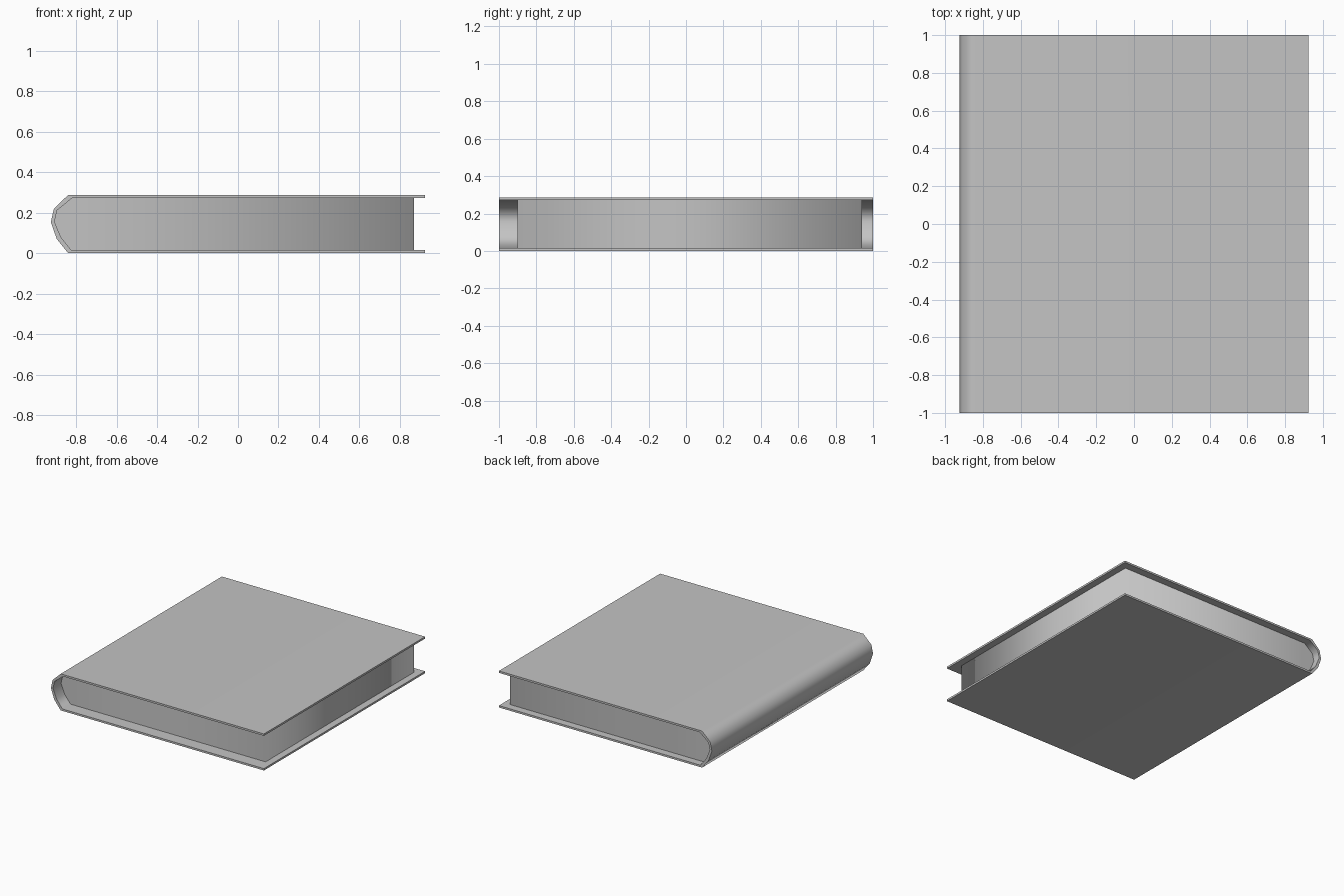
import bpy
import bmesh
from math import radians

default = bpy.data.objects.get("Cube")
if default:
    bpy.data.objects.remove(default)

HEIGHT = 0.287
BOARD = 0.015
# Spine curve from bottom to top, outside and inside of the cover
SPINE_OUT = [(-0.84, 0), (-0.896, 0.07), (-0.925, 0.153), (-0.91, 0.22), (-0.84, HEIGHT)]
SPINE_IN = [(-0.825, BOARD), (-0.876, 0.08), (-0.907, 0.156), (-0.894, 0.212),
            (-0.82, HEIGHT - BOARD)]


def make_material(name, color):
    mat = bpy.data.materials.new(name)
    mat.use_nodes = True
    mat.diffuse_color = color
    mat.node_tree.nodes["Principled BSDF"].inputs["Base Color"].default_value = color
    return mat


def extrude_profile(points, y_start, y_end):
    """Closed xz outline swept along y."""
    bm = bmesh.new()
    face = bm.faces.new([bm.verts.new((x, y_start, z)) for x, z in points])
    swept = bmesh.ops.extrude_face_region(bm, geom=[face])
    verts = [v for v in swept["geom"] if isinstance(v, bmesh.types.BMVert)]
    bmesh.ops.translate(bm, verts=verts, vec=(0, y_end - y_start, 0))
    bmesh.ops.recalc_face_normals(bm, faces=bm.faces)
    return bm


def finish(bm, name, mat):
    for face in bm.faces:
        face.smooth = True
    mesh = bpy.data.meshes.new(name)
    bm.to_mesh(mesh)
    bm.free()
    mesh.materials.append(mat)
    obj = bpy.data.objects.new(name, mesh)
    bpy.context.collection.objects.link(obj)
    return obj


grey = make_material("plain grey", (0.55, 0.55, 0.55, 1))

# Cover: two boards joined by the rounded spine
right = 0.925
outline = [(right, 0), *SPINE_OUT, (right, HEIGHT),
           (right, HEIGHT - BOARD), *reversed(SPINE_IN), (right, BOARD)]
bm = extrude_profile(outline, -1, 1)
for edge in bm.edges:
    edge.smooth = edge.calc_face_angle(0) < radians(60)
cover = finish(bm, "cover", grey)
weighted = cover.modifiers.new("flat boards", "WEIGHTED_NORMAL")
weighted.keep_sharp = True

# Page block: fills the cover, soft only around its upright corners
fore_edge = 0.87
bm = extrude_profile([(fore_edge, BOARD), *SPINE_IN, (fore_edge, HEIGHT - BOARD)], -0.9, 0.94)
bmesh.ops.bisect_plane(bm, geom=bm.verts[:] + bm.edges[:] + bm.faces[:],
                       plane_co=(-0.8, 0, 0), plane_no=(1, 0, 0))
for edge in bm.edges:
    a, b = (v.co for v in edge.verts)
    edge.smooth = abs(a.x - b.x) < 0.001 and abs(a.y - b.y) < 0.001
finish(bm, "pages", grey)
